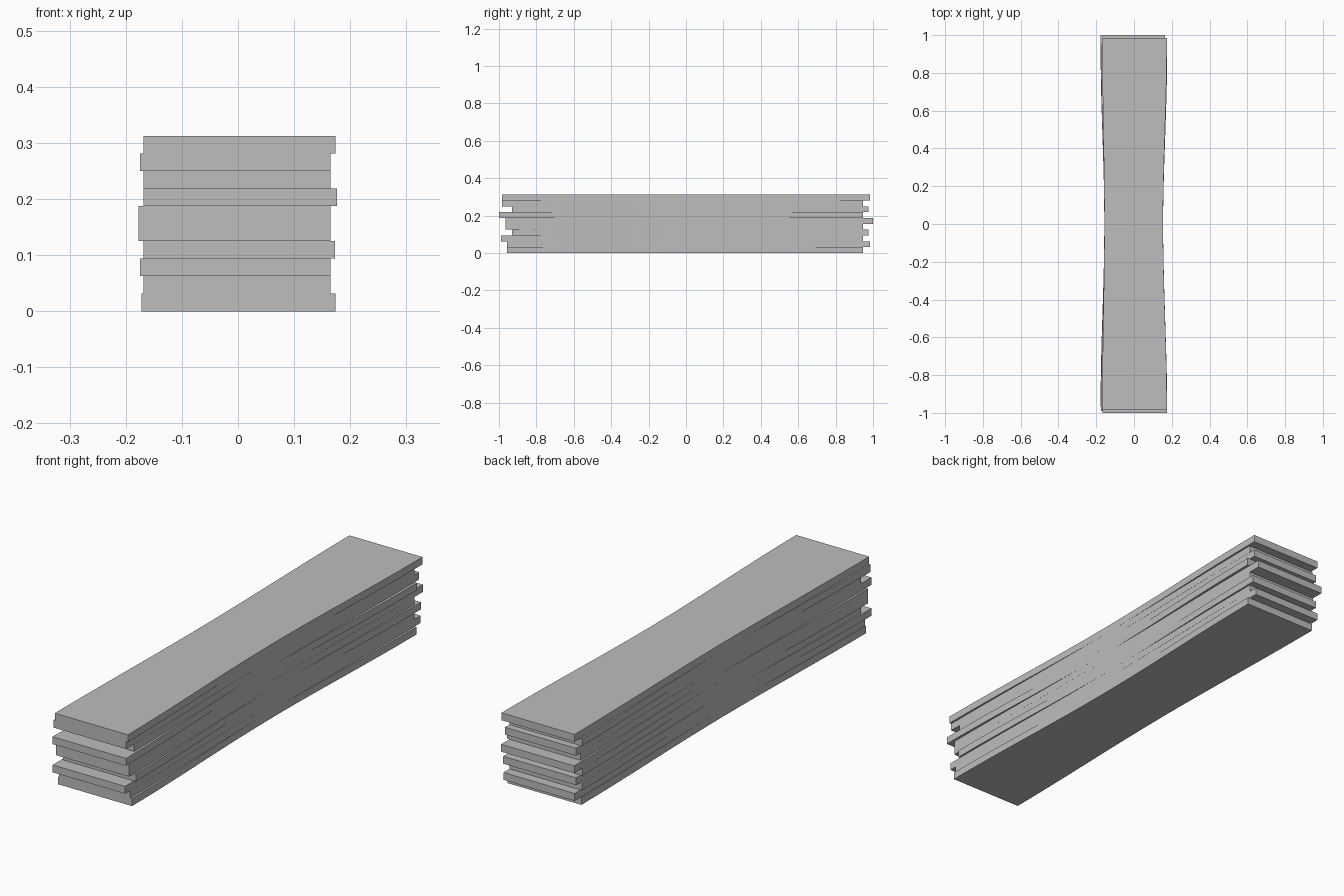
import bpy
import bmesh
import math

cube = bpy.data.objects.get("Cube")
if cube:
    bpy.data.objects.remove(cube, do_unlink=True)

grey = bpy.data.materials.new("plain grey")
grey.use_nodes = True
colour = (0.51, 0.51, 0.51, 1)
grey.diffuse_color = colour
grey.node_tree.nodes["Principled BSDF"].inputs["Base Color"].default_value = colour

THICKNESS = 0.03125
SEGMENTS = 16
WAIST_LEFT, WAIST_RIGHT = 0.154, -0.157

# Front end, back end, right edge and left edge of each plank, bottom to top
PLANKS = [
    (-0.957, 0.945, -0.172, 0.174),
    (-0.957, 0.985, -0.168, 0.165),
    (-0.99, 0.945, -0.175, 0.165),
    (-0.93, 0.975, -0.168, 0.173),
    (-0.965, 0.945, -0.177, 0.165),
    (-0.965, 1.0, -0.177, 0.165),
    (-1.0, 0.945, -0.168, 0.176),
    (-0.93, 0.975, -0.168, 0.165),
    (-0.985, 0.945, -0.175, 0.165),
    (-0.985, 0.985, -0.168, 0.174),
]


def make_plank(name, z, front, back, right, left):
    """Plank with gently waisted long sides, extruded from its outline."""
    bm = bmesh.new()
    left_side, right_side = [], []
    for i in range(SEGMENTS + 1):
        t = i / SEGMENTS
        y = front + (back - front) * t
        flare = (1 + math.cos(2 * math.pi * t)) / 2
        left_side.append((WAIST_LEFT + (left - WAIST_LEFT) * flare, y, z))
        right_side.append((WAIST_RIGHT + (right - WAIST_RIGHT) * flare, y, z))
    outline = left_side + right_side[::-1]
    face = bm.faces.new([bm.verts.new(p) for p in outline])
    top = bmesh.ops.extrude_face_region(bm, geom=[face])["geom"]
    verts = [v for v in top if isinstance(v, bmesh.types.BMVert)]
    bmesh.ops.translate(bm, verts=verts, vec=(0, 0, THICKNESS))
    bmesh.ops.recalc_face_normals(bm, faces=bm.faces)
    mesh = bpy.data.meshes.new(name)
    bm.to_mesh(mesh)
    bm.free()
    mesh.materials.append(grey)
    plank = bpy.data.objects.new(name, mesh)
    bpy.context.collection.objects.link(plank)


# Stack of planks
for n, ends in enumerate(PLANKS):
    make_plank(f"plank_{n + 1}", n * THICKNESS, *ends)
